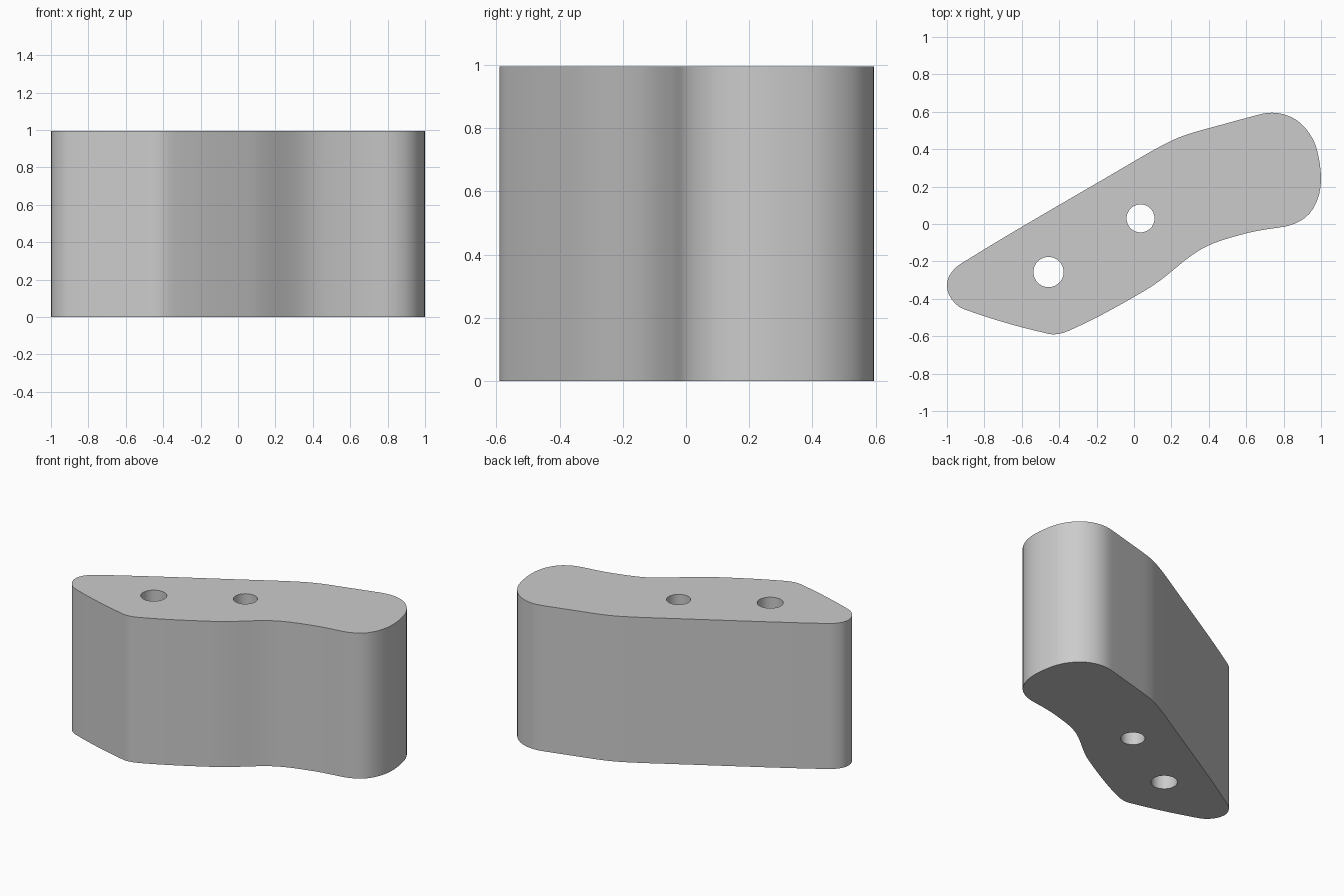
import bpy, bmesh
from math import cos, sin, radians
from mathutils import Vector

cube = bpy.data.objects.get("Cube")
if cube:
    bpy.data.objects.remove(cube, do_unlink=True)

HEIGHT = 0.995

# Outline, counterclockwise: x, y, heading in degrees
OUTLINE = [
    (-1, -0.33, -90), (-0.91, -0.455, -20), (-0.5, -0.577, -13),
    (-0.43, -0.59, 0), (-0.34, -0.567, 24), (0, -0.39, 30),
    (0.1, -0.33, 33), (0.35, -0.14, 31), (0.6, -0.05, 15),
    (0.8, -0.015, 9), (0.91, 0.03, 35), (1, 0.24, 90),
    (0.98, 0.39, 103), (0.9, 0.53, 135), (0.74, 0.595, 180),
    (0.66, 0.583, 195), (0.38, 0.507, 195), (0.2, 0.445, 206),
    (0, 0.335, 210.6), (-0.93, -0.215, 212), (-0.98, -0.265, 235),
]


def circle(x, y, r):
    return [(x + r * cos(radians(a)), y + r * sin(radians(a)), a + 90)
            for a in range(0, 360, 45)]


def add_loop(curve, points, resolution):
    """Closed Bezier loop through points with given headings."""
    spline = curve.splines.new("BEZIER")
    spline.bezier_points.add(len(points) - 1)
    spline.use_cyclic_u = True
    spline.resolution_u = resolution
    pos = [Vector((x, y, 0)) for x, y, _ in points]
    for i, bp in enumerate(spline.bezier_points):
        a = radians(points[i][2])
        heading = Vector((cos(a), sin(a), 0))
        after = (pos[(i + 1) % len(pos)] - pos[i]).length / 3
        before = (pos[i - 1] - pos[i]).length / 3
        bp.handle_left_type = bp.handle_right_type = "FREE"
        bp.co = pos[i]
        bp.handle_left = pos[i] - heading * before
        bp.handle_right = pos[i] + heading * after


# Block profile with two through holes
curve = bpy.data.curves.new("block_profile", "CURVE")
curve.dimensions = "2D"
curve.fill_mode = "BOTH"
curve.extrude = HEIGHT / 2
add_loop(curve, OUTLINE, 6)
add_loop(curve, circle(0.035, 0.03, 0.075), 5)
add_loop(curve, circle(-0.457, -0.257, 0.081), 5)

block = bpy.data.objects.new("drilled_block", curve)
bpy.context.collection.objects.link(block)
bpy.ops.object.select_all(action="DESELECT")
block.select_set(True)
bpy.context.view_layer.objects.active = block
bpy.ops.object.convert(target="MESH")
block = bpy.context.object

# Weld caps to the walls and rest the block on the ground
bm = bmesh.new()
bm.from_mesh(block.data)
bmesh.ops.remove_doubles(bm, verts=bm.verts, dist=0.0001)
bmesh.ops.translate(bm, verts=bm.verts, vec=(0, 0, HEIGHT / 2))
bmesh.ops.recalc_face_normals(bm, faces=bm.faces)
bm.to_mesh(block.data)
bm.free()
bpy.ops.object.shade_smooth_by_angle(angle=radians(35))

# Plain grey
grey = bpy.data.materials.new("light_grey")
grey.use_nodes = True
colour = (0.6, 0.6, 0.6, 1)
grey.diffuse_color = colour
grey.node_tree.nodes["Principled BSDF"].inputs["Base Color"].default_value = colour
block.data.materials.clear()
block.data.materials.append(grey)
